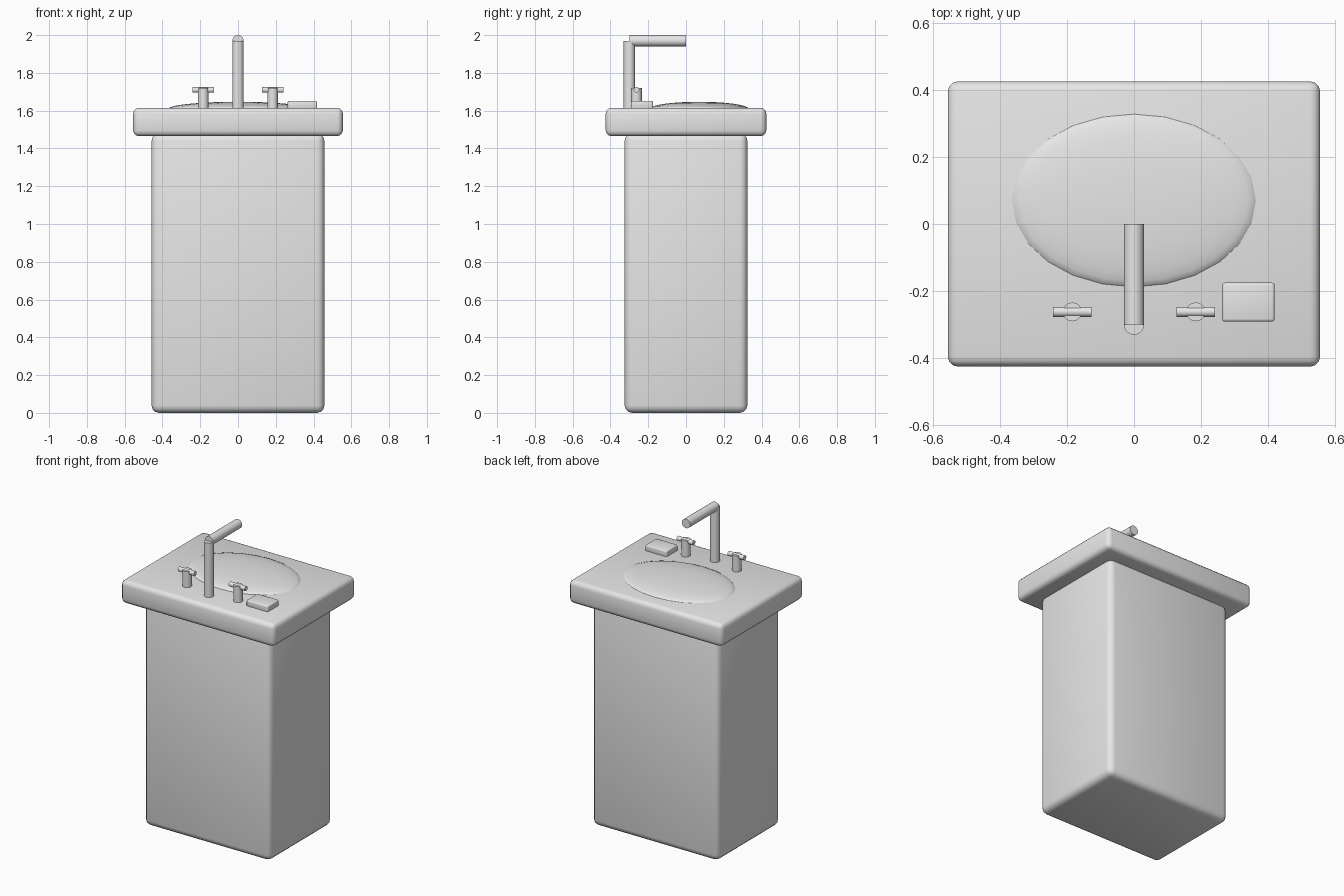
import bpy
import math

cube = bpy.data.objects.get("Cube")
if cube:
    bpy.data.objects.remove(cube, do_unlink=True)

grey = bpy.data.materials.new("plain grey")
grey.use_nodes = True
colour = (0.8, 0.8, 0.8, 1)
grey.diffuse_color = colour
grey.node_tree.nodes["Principled BSDF"].inputs["Base Color"].default_value = colour


def finish(name, angle=40):
    obj = bpy.context.object
    obj.name = name
    obj.data.materials.append(grey)
    bpy.ops.object.shade_smooth_by_angle(angle=math.radians(angle))
    return obj


def rounded_box(name, centre, size, bevel):
    bpy.ops.mesh.primitive_cube_add(size=1, location=centre)
    bpy.context.object.scale = size
    bpy.ops.object.transform_apply(location=False, rotation=False, scale=True)
    mod = bpy.context.object.modifiers.new("rounding", 'BEVEL')
    mod.width = bevel
    mod.segments = 3
    bpy.ops.object.modifier_apply(modifier=mod.name)
    return finish(name)


def rod(name, centre, radius, length, rotation=(0, 0, 0)):
    bpy.ops.mesh.primitive_cylinder_add(vertices=24, radius=radius, depth=length,
                                        location=centre, rotation=rotation)
    return finish(name)


# Cabinet and counter
rounded_box("cabinet", (0, 0, 0.74), (0.915, 0.65, 1.48), 0.04)
rounded_box("counter", (0, 0, 1.54), (1.11, 0.85, 0.15), 0.03)

# Shallow oval basin, its upper half showing above the counter
bpy.ops.mesh.primitive_uv_sphere_add(segments=24, ring_count=16, radius=1,
                                     location=(0, 0.07, 1.61))
bpy.context.object.scale = (0.368, 0.261, 0.037)
bpy.ops.object.transform_apply(location=False, rotation=False, scale=True)
finish("basin", 60)

# Tap: upright pipe and spout
quarter = math.pi / 2
rod("tap_pipe", (0, -0.3, 1.785), 0.03, 0.37)
rod("tap_spout", (0, -0.15, 1.97), 0.03, 0.3, (quarter, 0, 0))

# Handles on both sides of the tap
for side, sign in (("left", 1), ("right", -1)):
    rod(side + "_handle_post", (sign * 0.184, -0.262, 1.66), 0.028, 0.12)
    rod(side + "_handle_bar", (sign * 0.184, -0.262, 1.71), 0.015, 0.116, (0, quarter, 0))

# Soap bar
rounded_box("soap", (0.341, -0.233, 1.63), (0.156, 0.116, 0.044), 0.008)
